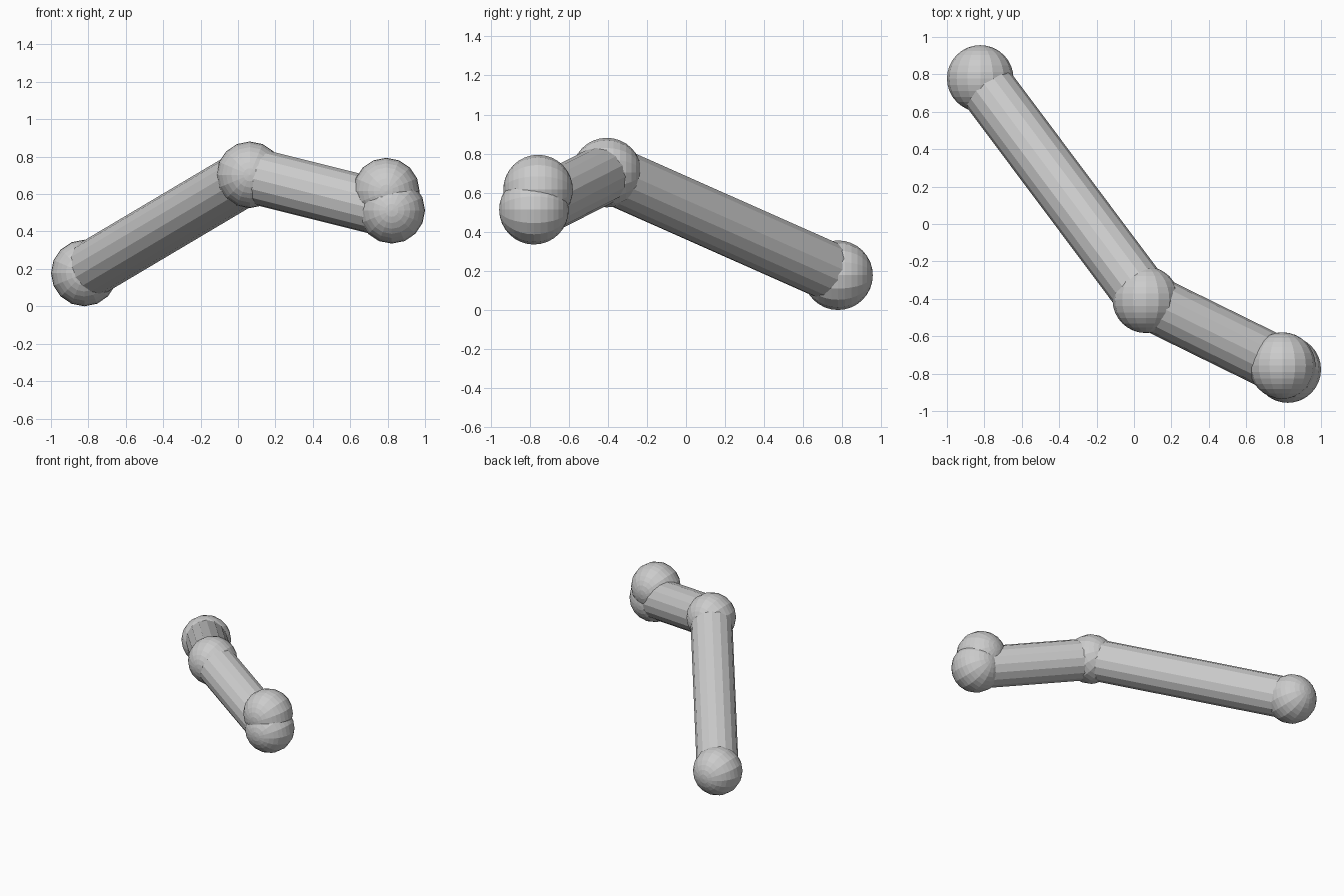
import bpy
from mathutils import Vector

if "Cube" in bpy.data.objects:
    bpy.data.objects.remove(bpy.data.objects["Cube"])

BALL_R, TUBE_R = 0.178, 0.15
joints = [Vector(p) for p in [(-0.822, 0.778, 0.178), (0.063, -0.405, 0.703),
                              (0.822, -0.778, 0.513), (0.793, -0.757, 0.616)]]

# faceted ball at every joint, poles along y
for i, p in enumerate(joints):
    bpy.ops.mesh.primitive_uv_sphere_add(segments=16, ring_count=16, radius=BALL_R,
                                         location=p, rotation=(1.5708, 0, 0))
    bpy.context.object.name = f"joint_ball_{i + 1}"

# straight faceted tube between neighbouring joints
for i, (a, b) in enumerate(zip(joints, joints[1:])):
    d = b - a
    bpy.ops.mesh.primitive_cylinder_add(vertices=16, radius=TUBE_R, depth=d.length,
                                        location=(a + b) / 2,
                                        rotation=d.to_track_quat('Z', 'Y').to_euler())
    bpy.context.object.name = f"link_tube_{i + 1}"
